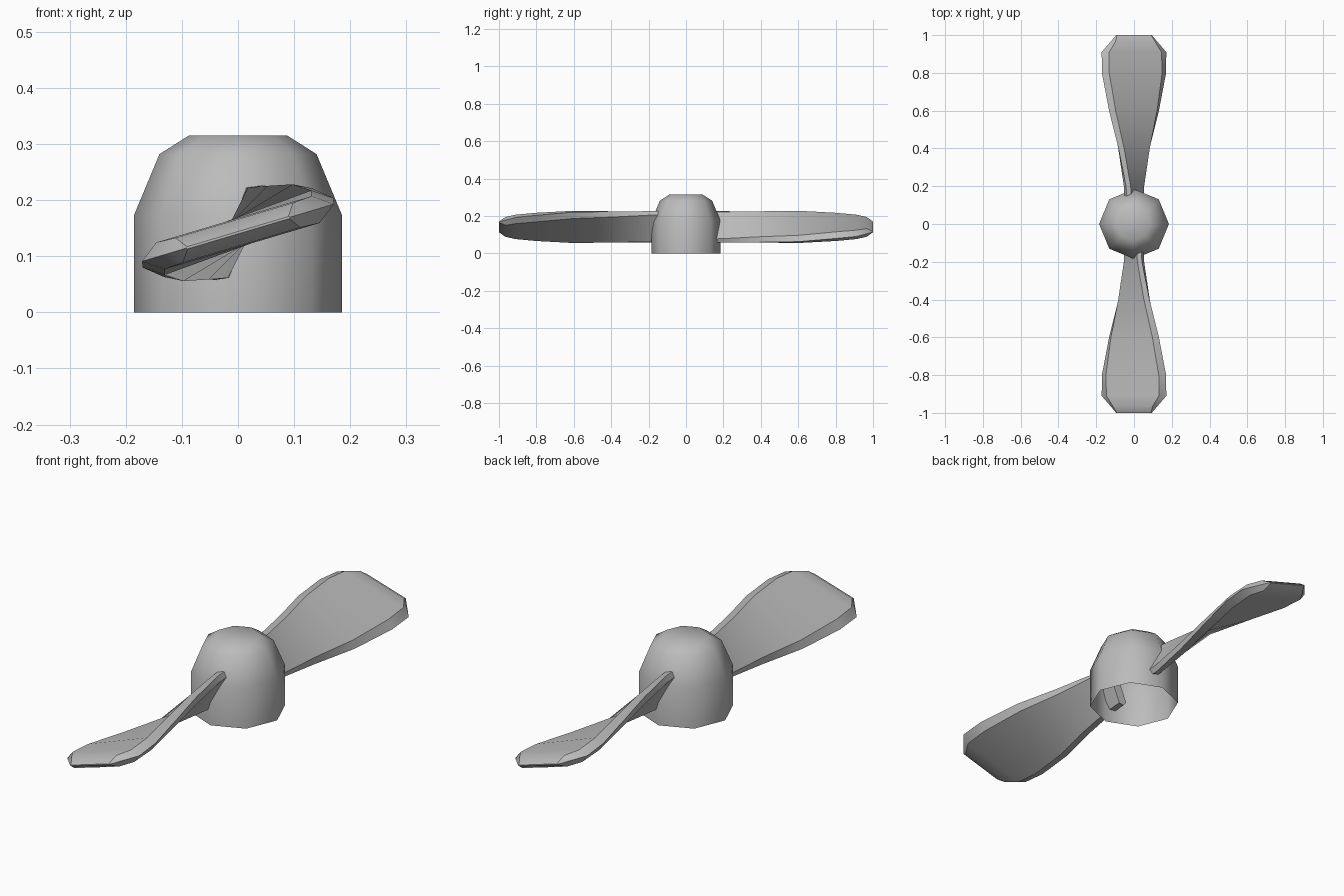
import bpy, bmesh, math
from mathutils import Matrix

cube = bpy.data.objects.get("Cube")
if cube:
    bpy.data.objects.remove(cube)

grey = bpy.data.materials.new("plain_grey")
grey.use_nodes = True
COLOUR = (0.5, 0.5, 0.5, 1)
grey.diffuse_color = COLOUR
grey.node_tree.nodes["Principled BSDF"].inputs["Base Color"].default_value = COLOUR

AXIS_Z = 0.142  # height of the blade axis


def loft(name, rings, caps, angle):
    """Skin a list of equal closed rings, optionally capping (start, end)."""
    bm = bmesh.new()
    loops = [[bm.verts.new(p) for p in ring] for ring in rings]
    n = len(loops[0])
    for a, b in zip(loops, loops[1:]):
        for i in range(n):
            j = (i + 1) % n
            bm.faces.new((a[i], a[j], b[j], b[i]))
    if caps[0]:
        bm.faces.new(loops[0][::-1])
    if caps[1]:
        bm.faces.new(loops[-1])
    bmesh.ops.recalc_face_normals(bm, faces=bm.faces)
    mesh = bpy.data.meshes.new(name)
    bm.to_mesh(mesh)
    bm.free()
    mesh.materials.append(grey)
    obj = bpy.data.objects.new(name, mesh)
    bpy.context.collection.objects.link(obj)
    bpy.ops.object.select_all(action='DESELECT')
    obj.select_set(True)
    bpy.context.view_layer.objects.active = obj
    bpy.ops.object.shade_smooth_by_angle(angle=math.radians(angle))
    return obj


# Hub: eight-sided dome, open underneath
profile = [(0.185, 0), (0.185, 0.174), (0.14, 0.282), (0.088, 0.315)]
hub_rings = [[(r * math.cos(k * math.pi / 4), r * math.sin(k * math.pi / 4), z)
              for k in range(8)] for r, z in profile]
loft("hub", hub_rings, (False, True), 60)


def blade_section(y, half_x, half_z, thick, inset):
    """Six-sided section: two thin edges joined by flat upper and lower faces."""
    chord = math.hypot(half_x, half_z)
    c, s = half_x / chord, half_z / chord
    flat = chord - inset
    outline = [(-chord, 0), (-flat, thick), (flat, thick),
               (chord, 0), (flat, -thick), (-flat, -thick)]
    return [(u * c - v * s, -y, AXIS_Z + u * s + v * c) for u, v in outline]


# Blade: distance out, half width, half height, half thickness, edge inset
stations = [
    (0.11, 0.035, 0.084, 0.020, 0.012),
    (0.20, 0.042, 0.084, 0.020, 0.014),
    (0.40, 0.082, 0.082, 0.022, 0.020),
    (0.60, 0.132, 0.079, 0.024, 0.026),
    (0.80, 0.170, 0.062, 0.026, 0.032),
    (0.91, 0.171, 0.051, 0.025, 0.034),
    (0.965, 0.124, 0.037, 0.023, 0.020),
    (1.00, 0.094, 0.028, 0.002, 0.004),
]
sections = [blade_section(*st) for st in stations]

# Two blades, half a turn apart
for name, turn in (("front_blade", 0), ("back_blade", math.pi)):
    blade = loft(name, sections, (True, True), 35)
    blade.data.transform(Matrix.Rotation(turn, 4, 'Z'))
